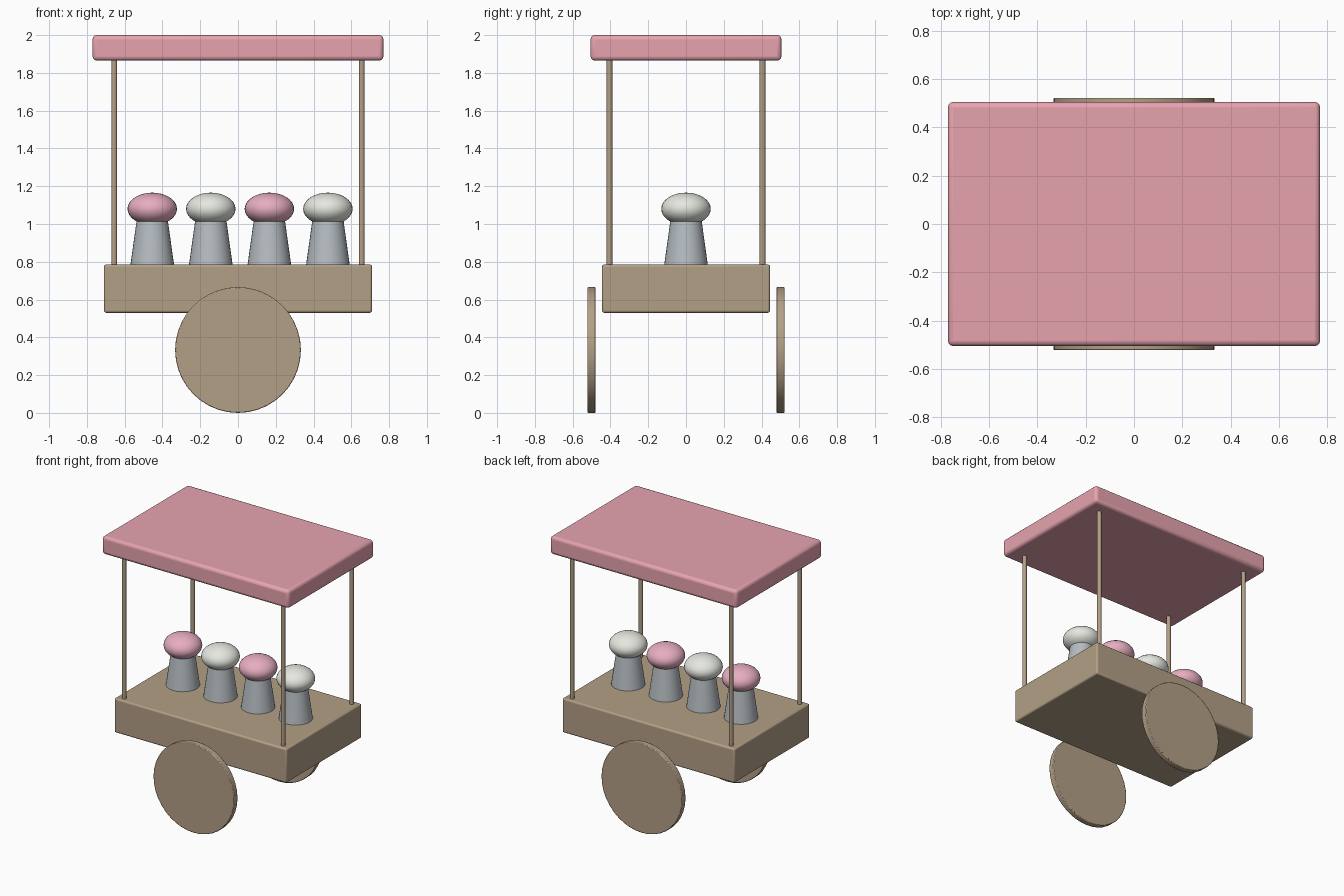
import bpy
from math import pi

if "Cube" in bpy.data.objects:
    bpy.data.objects.remove(bpy.data.objects["Cube"])


def material(name, rgb):
    m = bpy.data.materials.new(name)
    m.diffuse_color = (*rgb, 1)
    m.use_nodes = True
    m.node_tree.nodes["Principled BSDF"].inputs["Base Color"].default_value = m.diffuse_color
    return m


WOOD = material("wood", (0.45, 0.35, 0.24))
PINK = material("canopy_pink", (0.80, 0.37, 0.43))
ROSE = material("scoop_pink", (0.80, 0.42, 0.53))
CREAM = material("scoop_cream", (0.78, 0.80, 0.74))
STEEL = material("steel", (0.46, 0.50, 0.53))


def finish(name, mat, bevel=0.0, segments=3):
    ob = bpy.context.object
    ob.name = name
    ob.data.materials.append(mat)
    bpy.ops.object.transform_apply(location=False, rotation=True, scale=True)
    if bevel:
        b = ob.modifiers.new("bevel", "BEVEL")
        b.width, b.segments = bevel, segments
        b.limit_method = "ANGLE"
    bpy.ops.object.shade_smooth_by_angle(angle=pi / 5)
    return ob


def box(name, mat, size, z, bevel):
    bpy.ops.mesh.primitive_cube_add(size=1, location=(0, 0, z))
    bpy.context.object.scale = size
    return finish(name, mat, bevel)


def cone(name, mat, r1, r2, z1, z2, x, y, sides=32):
    bpy.ops.mesh.primitive_cone_add(vertices=sides, radius1=r1, radius2=r2,
                                    depth=z2 - z1, location=(x, y, (z1 + z2) / 2))
    return finish(name, mat)


# Cart body and canopy
box("cart_body", WOOD, (1.42, 0.89, 0.255), 0.6575, 0.012)
box("canopy", PINK, (1.54, 1.01, 0.135), 1.9325, 0.022)

# Corner posts
for x in (-0.655, 0.655):
    for y in (-0.405, 0.405):
        side = ("front" if y < 0 else "back") + ("_left" if x < 0 else "_right")
        cone(side + "_post", WOOD, 0.0155, 0.0155, 0.77, 1.88, x, y, 16)

# Disc wheels
for y, side in ((-0.5, "front"), (0.5, "back")):
    bpy.ops.mesh.primitive_cylinder_add(vertices=40, radius=0.333, depth=0.044,
                                        location=(0, y, 0.333), rotation=(pi / 2, 0, 0))
    finish(side + "_wheel", WOOD, 0.005, 2)

# Row of tubs with flattened round scoops
for i in range(4):
    x = -0.454 + 0.31 * i
    cone(f"tub_{i + 1}", STEEL, 0.116, 0.081, 0.78, 1.03, x, 0)
    bpy.ops.mesh.primitive_uv_sphere_add(segments=32, ring_count=16, radius=1,
                                         location=(x, 0, 1.08))
    bpy.context.object.scale = (0.131, 0.131, 0.086)
    finish(f"scoop_{i + 1}", CREAM if i % 2 else ROSE)
